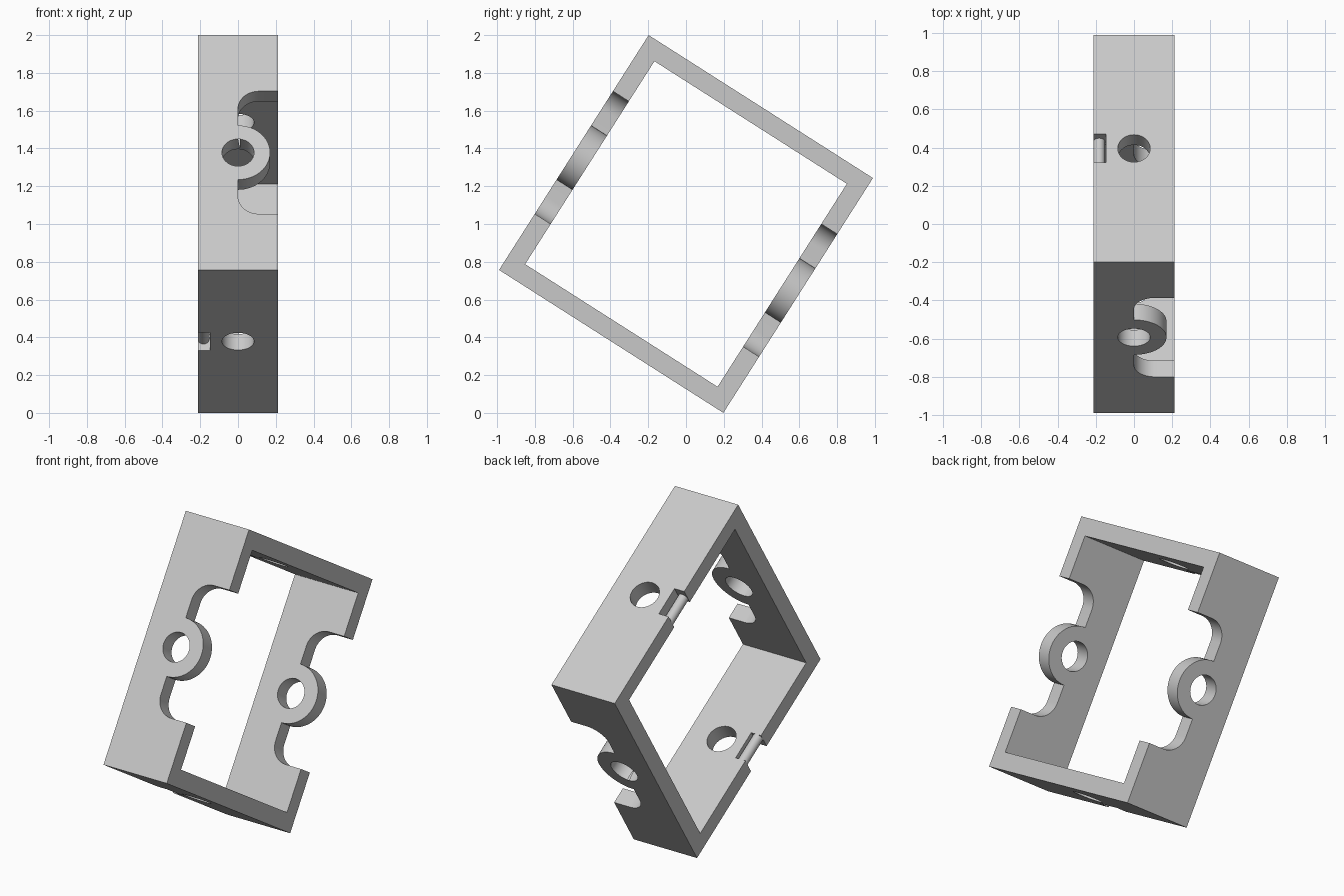
import bpy, bmesh
from math import pi, sin, cos, radians
from mathutils import Matrix, Vector

cube = bpy.data.objects.get("Cube")
if cube:
    bpy.data.objects.remove(cube, do_unlink=True)

HALF_X, HALF_Y, HALF_Z, WALL = 0.213, 0.704, 0.737, 0.1
TILT = Matrix.Translation((0, 0, 1)) @ Matrix.Rotation(radians(-32.5), 4, 'X')

grey = bpy.data.materials.new("light grey")
grey.use_nodes = True
grey.diffuse_color = (0.58, 0.58, 0.58, 1)
grey.node_tree.nodes["Principled BSDF"].inputs["Base Color"].default_value = grey.diffuse_color


def arc(cx, cy, r, start, end, n):
    steps = [radians(start + (end - start) * i / n) for i in range(n + 1)]
    return [(cx + r * cos(a), cy + r * sin(a)) for a in steps]


def prism(name, profile, axis, half):
    """Extrude a flat profile both ways along the named axis."""
    place = {'X': lambda a, b, t: (t, a, b),
             'Y': lambda a, b, t: (a, t, b),
             'Z': lambda a, b, t: (a, b, t)}[axis]
    bm = bmesh.new()
    face = bm.faces.new([bm.verts.new(place(a, b, -half)) for a, b in profile])
    top = bmesh.ops.extrude_face_region(bm, geom=[face])["geom"]
    move = Vector(place(0, 0, 2 * half))
    bmesh.ops.translate(bm, vec=move, verts=[v for v in top if isinstance(v, bmesh.types.BMVert)])
    bmesh.ops.recalc_face_normals(bm, faces=bm.faces)
    mesh = bpy.data.meshes.new(name)
    bm.to_mesh(mesh)
    bm.free()
    mesh.materials.append(grey)
    obj = bpy.data.objects.new(name, mesh)
    bpy.context.collection.objects.link(obj)
    return obj


def rect(x0, x1, y0, y1):
    return [(x0, y0), (x1, y0), (x1, y1), (x0, y1)]


def cut(target, cutter):
    cutter.hide_render = True
    mod = target.modifiers.new("cut", 'BOOLEAN')
    mod.operation, mod.solver, mod.object = 'DIFFERENCE', 'EXACT', cutter
    bpy.context.view_layer.objects.active = target
    bpy.ops.object.modifier_apply(modifier=mod.name)
    bpy.data.objects.remove(cutter, do_unlink=True)


def finish(obj):
    obj.data.transform(TILT)
    bpy.ops.object.select_all(action='DESELECT')
    obj.select_set(True)
    bpy.context.view_layer.objects.active = obj
    bpy.ops.object.shade_smooth_by_angle(angle=radians(30))


# Hollow rectangular frame
frame = prism("frame", rect(-HALF_Y, HALF_Y, -HALF_Z, HALF_Z), 'X', HALF_X)
iy, iz = HALF_Y - WALL, HALF_Z - WALL
cut(frame, prism("opening_cutter", rect(-iy, iy, -iz, iz), 'X', 1))

# Side notches that leave a rounded lug standing in the middle
notch, fillet, lug = 0.385, 0.11, 0.17
outline = ([(0.4, notch)]
           + arc(fillet, notch - fillet, fillet, 90, 180, 12)
           + arc(0, 0, lug, 90, -90, 32)
           + arc(fillet, fillet - notch, fillet, 180, 270, 12)
           + [(0.4, -notch)])
cut(frame, prism("notch_cutter", outline, 'Y', 1))

# Round holes through all four walls
for axis in 'YZ':
    cut(frame, prism("hole_cutter", arc(0, 0, 0.085, 0, 352.5, 47), axis, 1))

# Small edge slots, each bridged by a pin
cut(frame, prism("slot_cutter", rect(-0.4, -0.147, -0.089, 0.089), 'Z', 1))
finish(frame)
for name, side in (("upper_pin", 1), ("lower_pin", -1)):
    finish(prism(name, arc(-0.182, side * 0.667, 0.03, 0, 345, 23), 'Y', 0.094))
